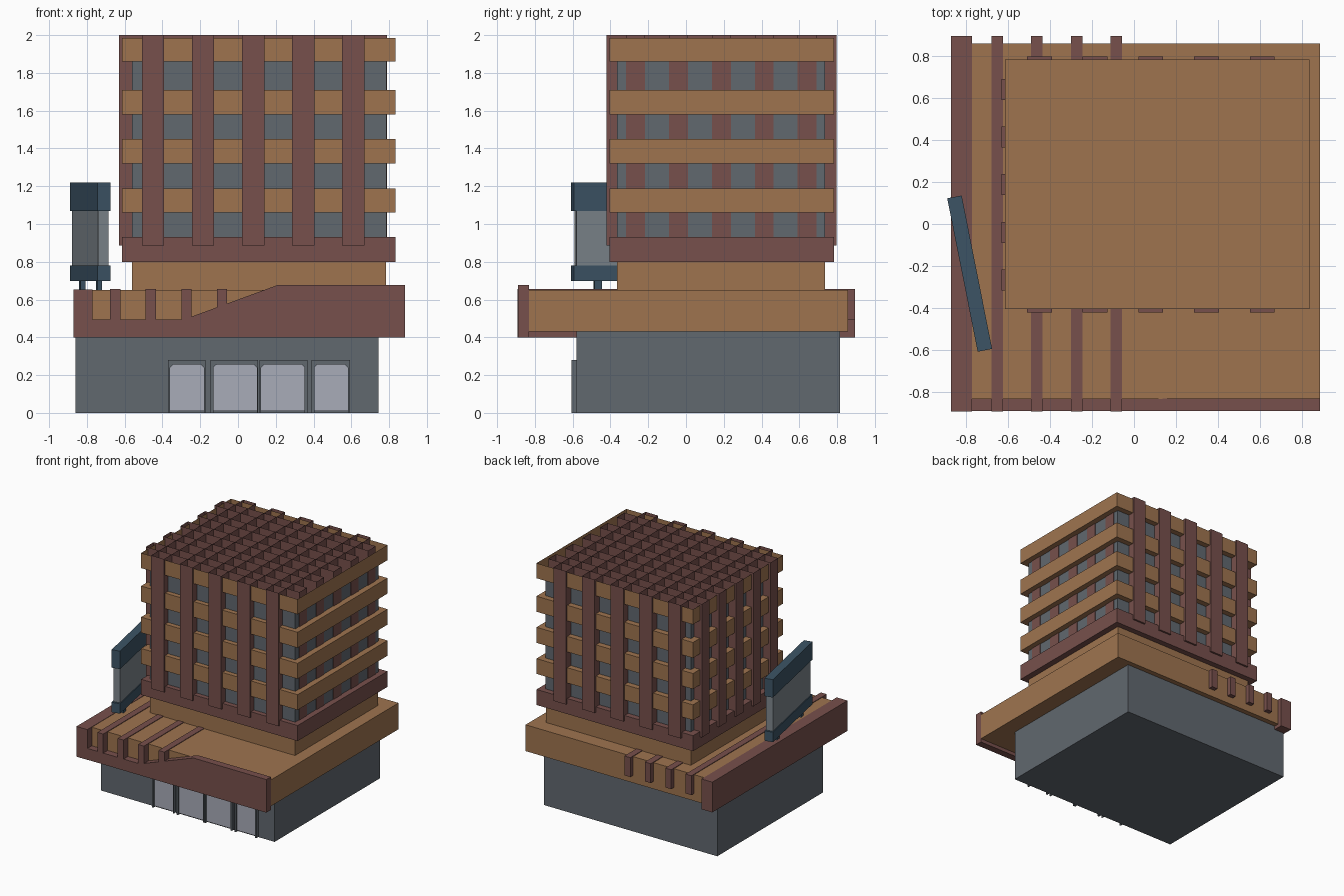
import bpy, bmesh, math
from mathutils import Matrix

if "Cube" in bpy.data.objects:
    bpy.data.objects.remove(bpy.data.objects["Cube"])


def material(name, r, g, b):
    lin = [(c / 255 / 12.92) if c < 10 else ((c / 255 + 0.055) / 1.055) ** 2.4 for c in (r, g, b)]
    m = bpy.data.materials.new(name)
    m.diffuse_color = (*lin, 1)
    m.use_nodes = True
    m.node_tree.nodes["Principled BSDF"].inputs["Base Color"].default_value = m.diffuse_color
    return m


BROWN = material("tan_brown", 159, 116, 79)
RED = material("dark_red_brown", 119, 80, 76)
GREY = material("slate_grey", 97, 104, 111)
GLASS = material("pale_glass", 168, 172, 184)
PANEL = material("panel_grey", 125, 133, 140)
BLUE = material("deep_blue", 60, 84, 101)


def finish(name, bm, mat):
    bmesh.ops.recalc_face_normals(bm, faces=bm.faces)
    me = bpy.data.meshes.new(name)
    bm.to_mesh(me)
    bm.free()
    me.materials.append(mat)
    ob = bpy.data.objects.new(name, me)
    bpy.context.collection.objects.link(ob)
    return ob


def box(name, mat, x, y, z, open_top=False):
    """Box from (min, max) ranges, optionally without its top face."""
    bm = bmesh.new()
    bmesh.ops.create_cube(bm, size=1)
    for v in bm.verts:
        v.co = [lo + (c + 0.5) * (hi - lo) for c, (lo, hi) in zip(v.co, (x, y, z))]
    if open_top:
        top = [f for f in bm.faces if f.calc_center_median().z > z[1] - 1e-5]
        bmesh.ops.delete(bm, geom=top, context='FACES_ONLY')
    return finish(name, bm, mat)


def prism(name, mat, profile, y0, y1):
    """Extrude an xz profile along y."""
    bm = bmesh.new()
    face = bm.faces.new([bm.verts.new((px, y0, pz)) for px, pz in profile])
    ext = bmesh.ops.extrude_face_region(bm, geom=[face])
    for v in ext['geom']:
        if isinstance(v, bmesh.types.BMVert):
            v.co.y = y1
    return finish(name, bm, mat)


# Ground floor
box("ground_floor", GREY, (-0.86, 0.745), (-0.58, 0.815), (0, 0.43))

# Entrance doors: jambs, head and glass with clipped upper corners
for i, (a, b, ga, gb) in enumerate([(-0.37, -0.172, -0.36, -0.18), (-0.145, 0.107, -0.13, 0.10),
                                    (0.113, 0.367, 0.123, 0.353), (0.39, 0.594, 0.404, 0.582)]):
    c = 0.015
    prism(f"door_frame_{i}", GREY,
          [(a, 0), (ga, 0), (ga, 0.255 - c), (ga + c, 0.255), (gb - c, 0.255), (gb, 0.255 - c),
           (gb, 0), (b, 0), (b, 0.28), (a, 0.28)], -0.605, -0.575)
    box(f"door_glass_{i}", GLASS, (ga, gb), (-0.592, -0.584), (0.01, 0.255))

# Podium canopy with a sloping front fascia and cross beams
box("canopy_slab", BROWN, (-0.775, 0.884), (-0.832, 0.858), (0.43, 0.65))
prism("front_fascia", RED,
      [(-0.868, 0.40), (0.885, 0.40), (0.885, 0.677), (0.21, 0.677), (-0.245, 0.51),
       (-0.245, 0.495), (-0.868, 0.495)], -0.89, -0.83)
box("left_beam", RED, (-0.87, -0.77), (-0.892, 0.895), (0.40, 0.653))
for i, x in enumerate((-0.65, -0.462, -0.273, -0.084)):
    box(f"cross_beam_{i}", RED, (x - 0.027, x + 0.027), (-0.892, 0.895), (0.493, 0.655))

# Tower neck, base band and window core
box("tower_neck", BROWN, (-0.56, 0.783), (-0.365, 0.735), (0.645, 0.80))
BX, BY = (-0.613, 0.835), (-0.405, 0.783)
box("tower_base_band", RED, BX, BY, (0.80, 0.93))
box("tower_core", GREY, (-0.56, 0.785), (-0.365, 0.735), (0.92, 1.86), open_top=True)

# Floor bands; the topmost is an open tray
for i, (z0, z1) in enumerate([(1.06, 1.188), (1.32, 1.45), (1.58, 1.71), (1.86, 1.986)]):
    box(f"floor_band_{i}", BROWN, BX, BY, (z0, z1), open_top=(i == 3))

# Fins run right through the tower and are open at the top, forming a roof lattice
for i in range(5):
    x = -0.45 + 0.265 * i
    box(f"front_back_fin_{i}", RED, (x - 0.059, x + 0.059), (-0.42, 0.798), (0.885, 2.0), open_top=True)
    y = -0.267 + 0.227 * i
    box(f"side_fin_{i}", RED, (-0.63, 0.79), (y - 0.05, y + 0.05), (0.885, 2.0), open_top=True)

# Angled sign board on posts
turn = Matrix.Translation((-0.782, -0.236, 0)) @ Matrix.Rotation(math.atan2(0.145, 0.73), 4, 'Z')
sign = [box("sign_head", BLUE, (-0.035, 0.035), (-0.372, 0.372), (1.07, 1.22)),
        box("sign_foot", BLUE, (-0.035, 0.035), (-0.372, 0.372), (0.697, 0.78)),
        box("sign_panel", PANEL, (-0.028, 0.028), (-0.355, 0.355), (0.775, 1.075))]
for i, t in enumerate((-0.235, 0.215)):
    sign.append(box(f"sign_post_{i}", BLUE, (-0.013, 0.013), (t - 0.02, t + 0.02), (0.645, 0.70)))
for ob in sign:
    ob.data.transform(turn)
